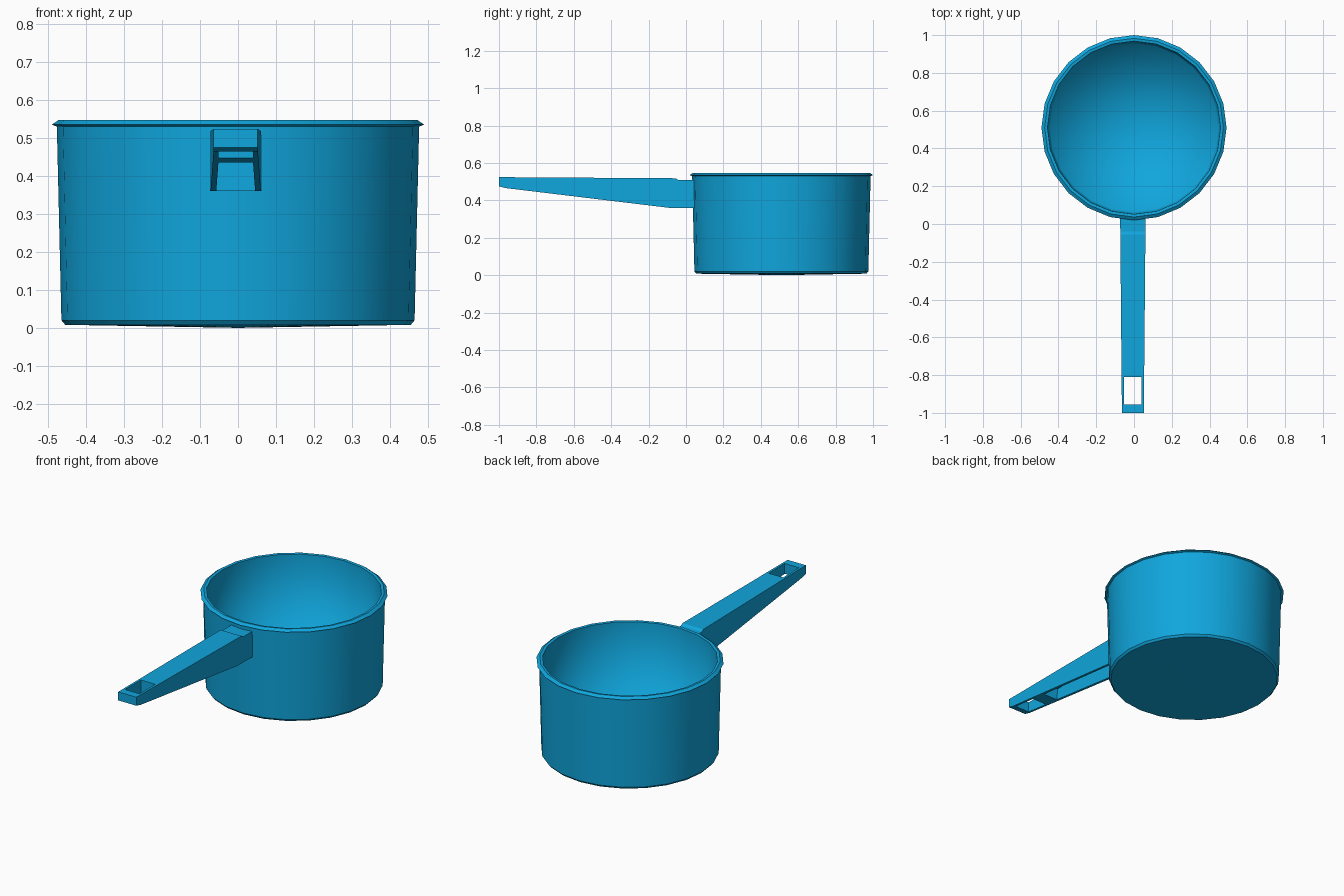
import bpy, bmesh, math
from mathutils import Vector

cube = bpy.data.objects.get("Cube")
if cube:
    bpy.data.objects.remove(cube, do_unlink=True)

blue = bpy.data.materials.new("bright_blue")
blue.use_nodes = True
COLOUR = (0.005, 0.38, 0.72, 1)
blue.diffuse_color = COLOUR
blue.node_tree.nodes["Principled BSDF"].inputs["Base Color"].default_value = COLOUR


def add_object(name, bm):
    bmesh.ops.recalc_face_normals(bm, faces=bm.faces[:])
    mesh = bpy.data.meshes.new(name)
    bm.to_mesh(mesh)
    bm.free()
    mesh.materials.append(blue)
    obj = bpy.data.objects.new(name, mesh)
    bpy.context.collection.objects.link(obj)
    return obj


def side_prism(name, profile, half_width, taper=0.0):
    """Extrude a (y, z) side profile across x; width narrows towards -y."""
    bm = bmesh.new()
    rings = []
    for side in (-1, 1):
        rings.append([bm.verts.new((HANDLE_X + side * (half_width + taper * y), y, z))
                      for y, z in profile])
    bm.faces.new(rings[0])
    bm.faces.new(rings[1])
    n = len(profile)
    for i in range(n):
        j = (i + 1) % n
        bm.faces.new((rings[0][i], rings[0][j], rings[1][j], rings[1][i]))
    return add_object(name, bm)


# Pan: lathe a thin-walled profile from outer base centre to inner floor centre
SIDES = 24
PAN_Y = 0.51
outer = [(0, 0.0), (0.455, 0.008), (0.465, 0.02), (0.477, 0.53),
         (0.49, 0.535), (0.473, 0.547), (0.458, 0.545)]
inner = [(0.445, 0.035), (0, 0.03)]
bm = bmesh.new()
verts = [bm.verts.new((r, 0, z)) for r, z in outer + inner]
edges = [bm.edges.new(pair) for pair in zip(verts, verts[1:])]
bmesh.ops.spin(bm, geom=verts + edges, cent=(0, 0, 0), axis=(0, 0, 1),
               angle=math.tau, steps=SIDES, use_duplicate=False)
bmesh.ops.remove_doubles(bm, verts=bm.verts[:], dist=0.0005)
bmesh.ops.translate(bm, verts=bm.verts[:], vec=Vector((0, PAN_Y, 0)))
for f in bm.faces:
    f.smooth = True
# Outer base and lip stay crisp, inside wall blends into the floor
inside_radius = inner[0][0] + 0.005
for e in bm.edges:
    a, b = (v.co for v in e.verts)
    ring = abs(a.z - b.z) < 0.0001
    radius = math.hypot(a.x, a.y - PAN_Y)
    if ring and radius > inside_radius:
        e.smooth = False
add_object("pan_body", bm)

# Handle: tapered side profile with a step at the pan
HANDLE_X = -0.006
handle = side_prism("handle", [
    (-1.0, 0.524), (-1.0, 0.475), (-0.96, 0.465), (-0.09, 0.36),
    (0.046, 0.36), (0.046, 0.508), (-0.04, 0.508), (-0.055, 0.518)],
    0.067, 0.009)

# Hanging hole and hollow underside
hole = side_prism("hole_cutter", [
    (-0.955, 0.4), (-0.81, 0.4), (-0.81, 0.6), (-0.955, 0.6)], 0.046)
channel = side_prism("channel_cutter", [
    (-0.73, 0.3), (-0.07, 0.3), (-0.06, 0.495), (-0.71, 0.5)], 0.052, 0.009)
for cutter in (hole, channel):
    cutter.hide_render = True
    mod = handle.modifiers.new(cutter.name, "BOOLEAN")
    mod.operation = "DIFFERENCE"
    mod.solver = "EXACT"
    mod.object = cutter

# Bake the cuts and discard the cutters
bpy.context.view_layer.update()
graph = bpy.context.evaluated_depsgraph_get()
cut_mesh = bpy.data.meshes.new_from_object(handle.evaluated_get(graph))
handle.modifiers.clear()
handle.data = cut_mesh
for cutter in (hole, channel):
    bpy.data.objects.remove(cutter, do_unlink=True)
